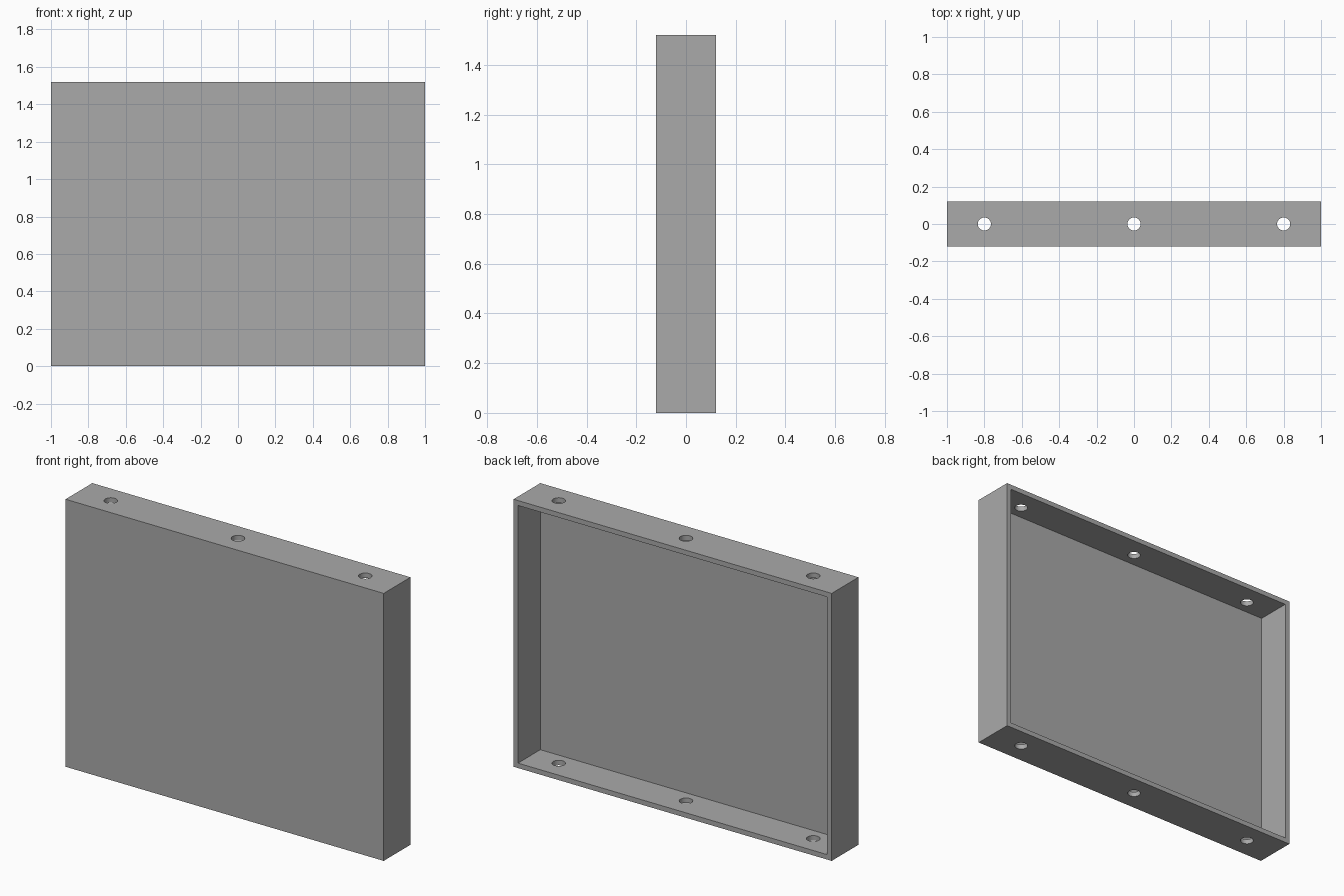
import bpy
import bmesh
from mathutils import Matrix, Vector

W, D, H = 2.0, 0.24, 1.52      # outer size
WALL, PANEL = 0.028, 0.04      # rim and front panel thickness
HOLE_R = 0.035

cube = bpy.data.objects.get("Cube")
if cube:
    bpy.data.objects.remove(cube, do_unlink=True)

grey = bpy.data.materials.new("plain grey")
grey.use_nodes = True
colour = (0.4, 0.4, 0.4, 1)
grey.diffuse_color = colour
grey.node_tree.nodes["Principled BSDF"].inputs["Base Color"].default_value = colour


def finish(name, bm):
    mesh = bpy.data.meshes.new(name)
    bm.to_mesh(mesh)
    bm.free()
    mesh.materials.append(grey)
    obj = bpy.data.objects.new(name, mesh)
    bpy.context.collection.objects.link(obj)
    return obj


# Shallow tray standing on edge: box with its back face inset and pushed in
bm = bmesh.new()
bmesh.ops.create_cube(bm, size=1, matrix=Matrix.Translation((0, 0, H / 2))
                      @ Matrix.Diagonal((W, D, H, 1)))
back = max(bm.faces, key=lambda f: f.calc_center_median().y)
bmesh.ops.inset_region(bm, faces=[back], thickness=WALL, use_even_offset=True)
floor = bmesh.ops.extrude_discrete_faces(bm, faces=[back])["faces"][0]
bmesh.ops.translate(bm, verts=floor.verts, vec=Vector((0, PANEL - D, 0)))
bmesh.ops.recalc_face_normals(bm, faces=bm.faces)
tray = finish("tray", bm)

# Three holes through both the top and the bottom wall
bm = bmesh.new()
for x in (-0.8, 0, 0.8):
    bmesh.ops.create_cone(bm, cap_ends=True, segments=32, radius1=HOLE_R,
                          radius2=HOLE_R, depth=H + 0.2,
                          matrix=Matrix.Translation((x, 0, H / 2)))
cutter = finish("hole_cutter", bm)
cutter.hide_render = True
cutter.hide_set(True)

holes = tray.modifiers.new("holes", 'BOOLEAN')
holes.operation = 'DIFFERENCE'
holes.solver = 'EXACT'
holes.object = cutter

# Bake the holes and drop the cutter
bpy.context.view_layer.update()
bpy.context.view_layer.objects.active = tray
tray.select_set(True)
bpy.ops.object.modifier_apply(modifier="holes")
bpy.data.objects.remove(cutter, do_unlink=True)
bpy.ops.object.shade_smooth_by_angle()
